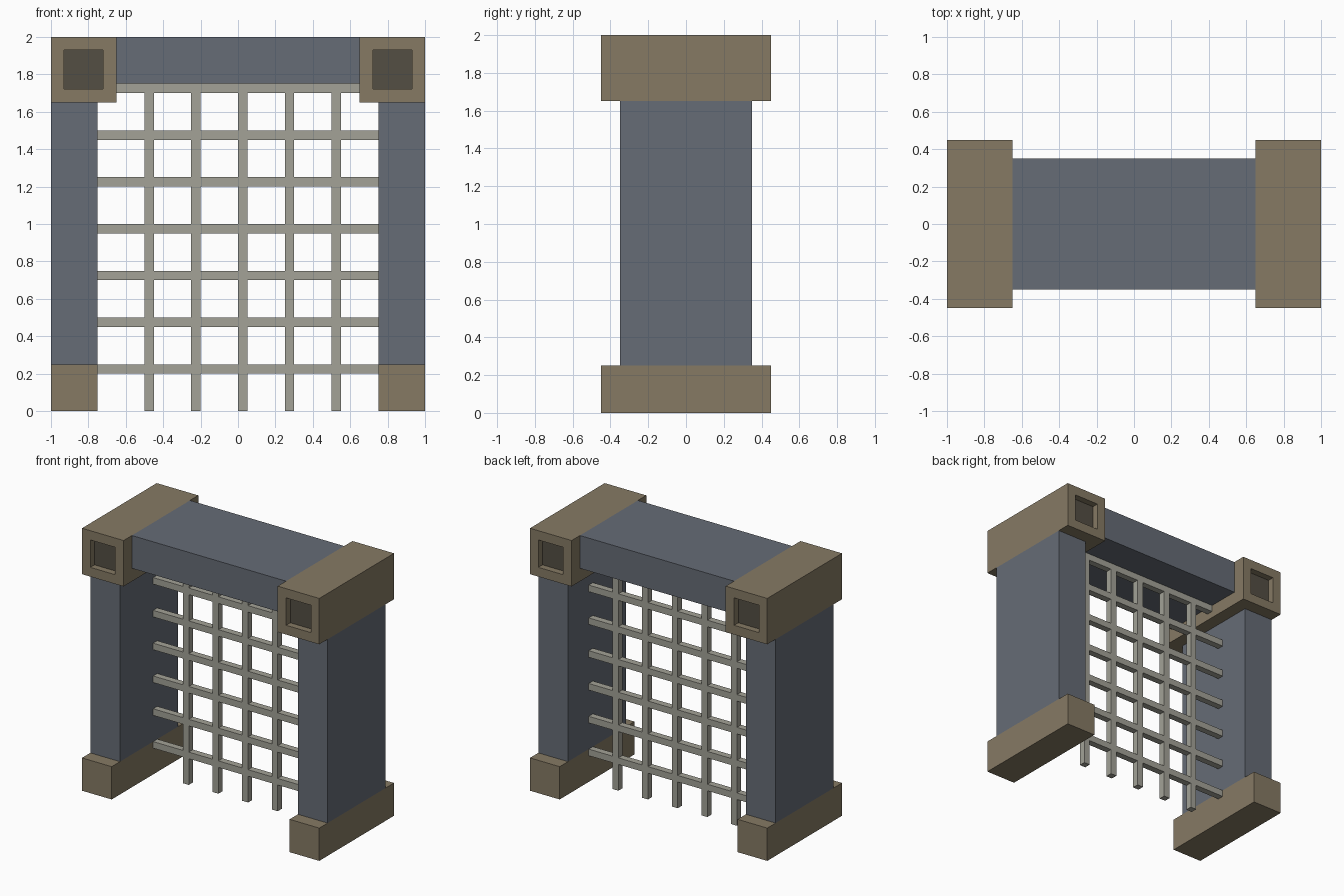
import bpy, bmesh

if "Cube" in bpy.data.objects:
    bpy.data.objects.remove(bpy.data.objects["Cube"])


def material(name, srgb):
    mat = bpy.data.materials.new(name)
    lin = [((c / 255 + 0.055) / 1.055) ** 2.4 for c in srgb]
    mat.diffuse_color = (*lin, 1.0)
    mat.use_nodes = True
    mat.node_tree.nodes["Principled BSDF"].inputs["Base Color"].default_value = mat.diffuse_color
    return mat


STONE = material("blue grey stone", (102, 108, 118))
BLOCK = material("tan block", (134, 122, 100))
RECESS = material("dark recess", (84, 78, 67))
IRON = material("pale iron", (163, 162, 151))


def finish(name, bm, *mats):
    bmesh.ops.recalc_face_normals(bm, faces=bm.faces)
    mesh = bpy.data.meshes.new(name)
    bm.to_mesh(mesh)
    bm.free()
    for mat in mats:
        mesh.materials.append(mat)
    obj = bpy.data.objects.new(name, mesh)
    bpy.context.collection.objects.link(obj)
    return obj


def box_bm(x, y, z):
    """Box from (min, max) ranges on each axis."""
    bm = bmesh.new()
    bmesh.ops.create_cube(bm, size=1)
    for v in bm.verts:
        v.co = [r[0] if c < 0 else r[1] for c, r in zip(v.co, (x, y, z))]
    return bm


def span(side, inner, outer):
    return tuple(sorted((side * inner, side * outer)))


for side, label in ((-1, "left"), (1, "right")):
    # Foot block and pillar
    finish(label + "_foot", box_bm(span(side, 0.75, 1), (-0.45, 0.45), (0, 0.25)), BLOCK)
    finish(label + "_pillar", box_bm(span(side, 0.75, 1), (-0.35, 0.35), (0.25, 1.65)), STONE)

    # Corner block with a square socket sunk into its front and back
    bm = box_bm(span(side, 0.65, 1), (-0.45, 0.45), (1.65, 2))
    bm.normal_update()
    ends = [f for f in bm.faces if abs(f.normal.y) > 0.9]
    bmesh.ops.inset_individual(bm, faces=ends, thickness=0.1)
    bmesh.ops.inset_individual(bm, faces=ends, thickness=0.0)
    for f in ends:
        f.material_index = 1
        for v in f.verts:
            v.co.y *= 0.40 / 0.45
    bmesh.ops.remove_doubles(bm, verts=bm.verts, dist=1e-5)
    finish(label + "_corner_block", bm, BLOCK, RECESS)

# Lintel between the corner blocks
finish("lintel", box_bm((-0.65, 0.65), (-0.35, 0.35), (1.75, 2)), STONE)

# Grate: one lattice sheet, keeping only the cells that lie on a bar
bars_x = [-0.5 + 0.25 * i for i in range(5)]
bars_z = [0.2 + 0.25 * i for i in range(7)]
BAR = 0.05
xs = sorted([-0.75, 0.75] + bars_x + [b + BAR for b in bars_x])
zs = sorted([0.0] + bars_z + [b + BAR for b in bars_z])
bm = bmesh.new()
grid = [[bm.verts.new((x, 0.05, z)) for z in zs] for x in xs]
for i in range(len(xs) - 1):
    for j in range(len(zs) - 1):
        if i % 2 == 1 or j % 2 == 1:
            bm.faces.new((grid[i][j], grid[i + 1][j], grid[i + 1][j + 1], grid[i][j + 1]))
bmesh.ops.delete(bm, geom=[v for v in bm.verts if not v.link_faces], context='VERTS')
front = list(bm.faces)
back = bmesh.ops.extrude_face_region(bm, geom=front, use_keep_orig=True)["geom"]
for v in back:
    if isinstance(v, bmesh.types.BMVert):
        v.co.y = 0.10
finish("grate", bm, IRON)
